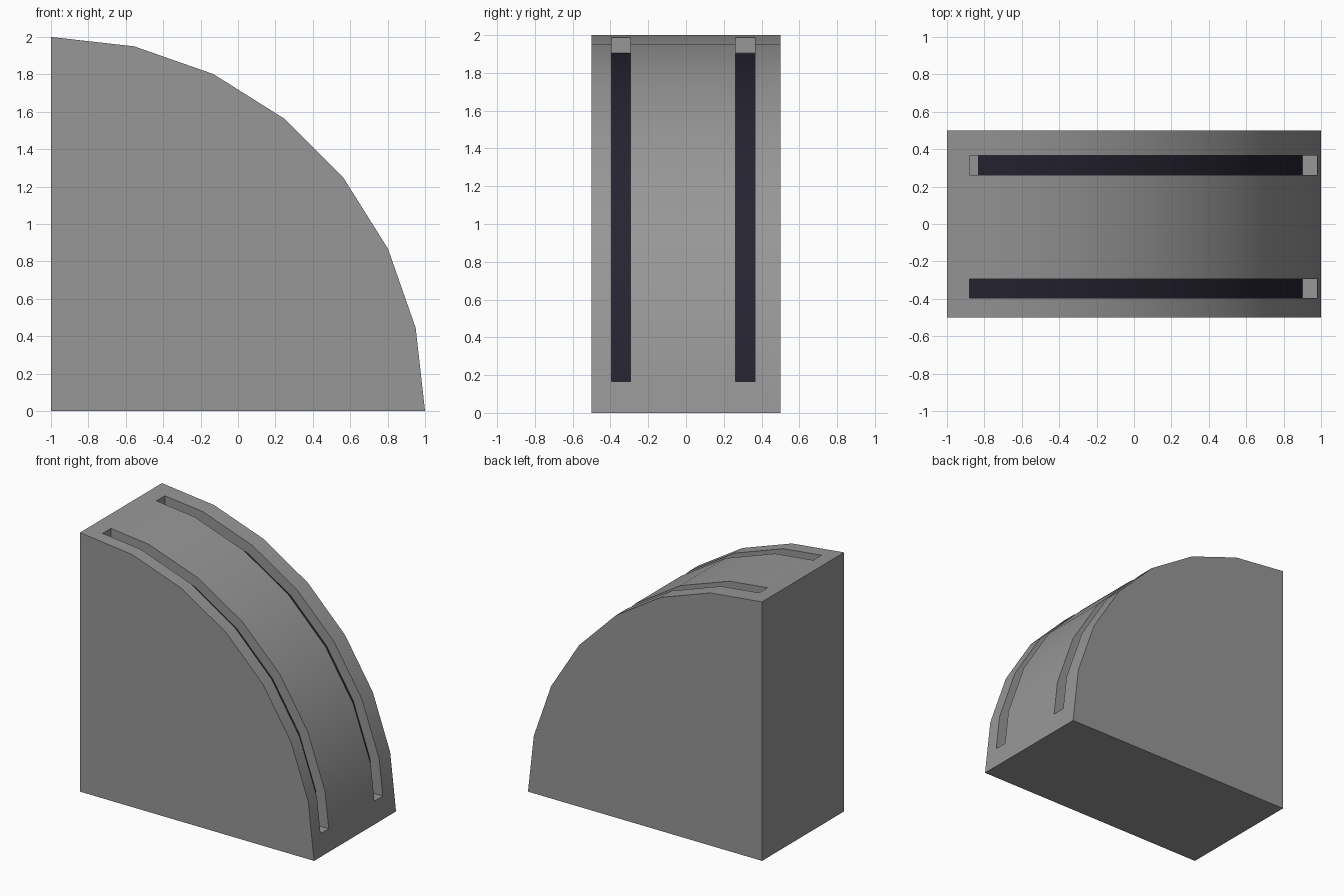
import bpy, bmesh, math

if "Cube" in bpy.data.objects:
    bpy.data.objects.remove(bpy.data.objects["Cube"])

STEPS = 7                 # facets along the quarter arc
R, FLOOR = 2.0, 1.92      # outer and groove floor radius
X0 = -1.0                 # arc centre (z = 0)
END_X, END_Z = -0.88, 0.165
SLOTS = [(-0.395, -0.295, END_X), (0.262, 0.365, -0.835)]  # y range, start of dark floor


def material(name, rgb):
    m = bpy.data.materials.new(name)
    m.diffuse_color = (*rgb, 1)
    m.use_nodes = True
    m.node_tree.nodes["Principled BSDF"].inputs["Base Color"].default_value = m.diffuse_color
    return m


grey = material("mid grey", (0.31, 0.31, 0.31))
dark = material("dark navy", (0.018, 0.017, 0.03))


def arc(r, ks):
    a = math.pi / 2 / STEPS
    return [(X0 + r * math.cos(k * a), r * math.sin(k * a)) for k in ks]


def prism(name, profile, y0, y1):
    """Extrude an x-z outline from y0 to y1."""
    bm = bmesh.new()
    f = bm.faces.new([bm.verts.new((x, y0, z)) for x, z in profile])
    ext = bmesh.ops.extrude_face_region(bm, geom=[f])["geom"]
    bmesh.ops.translate(bm, vec=(0, y1 - y0, 0),
                        verts=[v for v in ext if isinstance(v, bmesh.types.BMVert)])
    bmesh.ops.recalc_face_normals(bm, faces=bm.faces)
    me = bpy.data.meshes.new(name)
    bm.to_mesh(me)
    bm.free()
    ob = bpy.data.objects.new(name, me)
    bpy.context.collection.objects.link(ob)
    return ob


# quarter round body
body = prism("quarter_round_body", [(X0, 0)] + arc(R, range(STEPS + 1)), -0.5, 0.5)
body.data.materials.append(grey)
body.data.materials.append(dark)
bpy.context.view_layer.objects.active = body
body.select_set(True)

# groove outline: floor facets clipped by the two square ends
slope = math.tan(math.pi / 4 / STEPS)
inner = [(X0 + FLOOR - END_Z * slope, END_Z)] + arc(FLOOR, range(1, STEPS))
inner.append((END_X, FLOOR - (END_X - X0) * slope))
outer = [(1.3, END_Z)] + arc(2.2, range(1, STEPS)) + [(END_X, 2.3)]

for y0, y1, _ in SLOTS:
    cutter = prism("groove_cutter", inner + outer[::-1], y0, y1)
    cutter.hide_render = True
    mod = body.modifiers.new("groove", "BOOLEAN")
    mod.operation, mod.solver, mod.object = "DIFFERENCE", "EXACT", cutter
    bpy.ops.object.modifier_apply(modifier=mod.name)
    bpy.data.objects.remove(cutter)

# dark groove floors, starting a little late in the rear groove
bm = bmesh.new()
bm.from_mesh(body.data)
cut = SLOTS[1][2]


def is_floor(f):
    c = f.calc_center_median()
    n = f.normal
    r = math.hypot(c.x - X0, c.z)
    return (abs(n.y) < 0.1 and 1.8 < r < 1.925
            and (n.x * (c.x - X0) + n.z * c.z) / r > 0.95)


rear = [f for f in bm.faces if is_floor(f) and f.calc_center_median().y > 0]
geom = rear + list({e for f in rear for e in f.edges}) + list({v for f in rear for v in f.verts})
bmesh.ops.bisect_plane(bm, geom=geom, plane_co=(cut, 0, 0), plane_no=(1, 0, 0))
bm.normal_update()
for f in bm.faces:
    c = f.calc_center_median()
    f.material_index = int(is_floor(f) and (c.y < 0 or c.x > cut))
bm.to_mesh(body.data)
bm.free()

bpy.ops.object.shade_smooth_by_angle(angle=math.radians(30))
